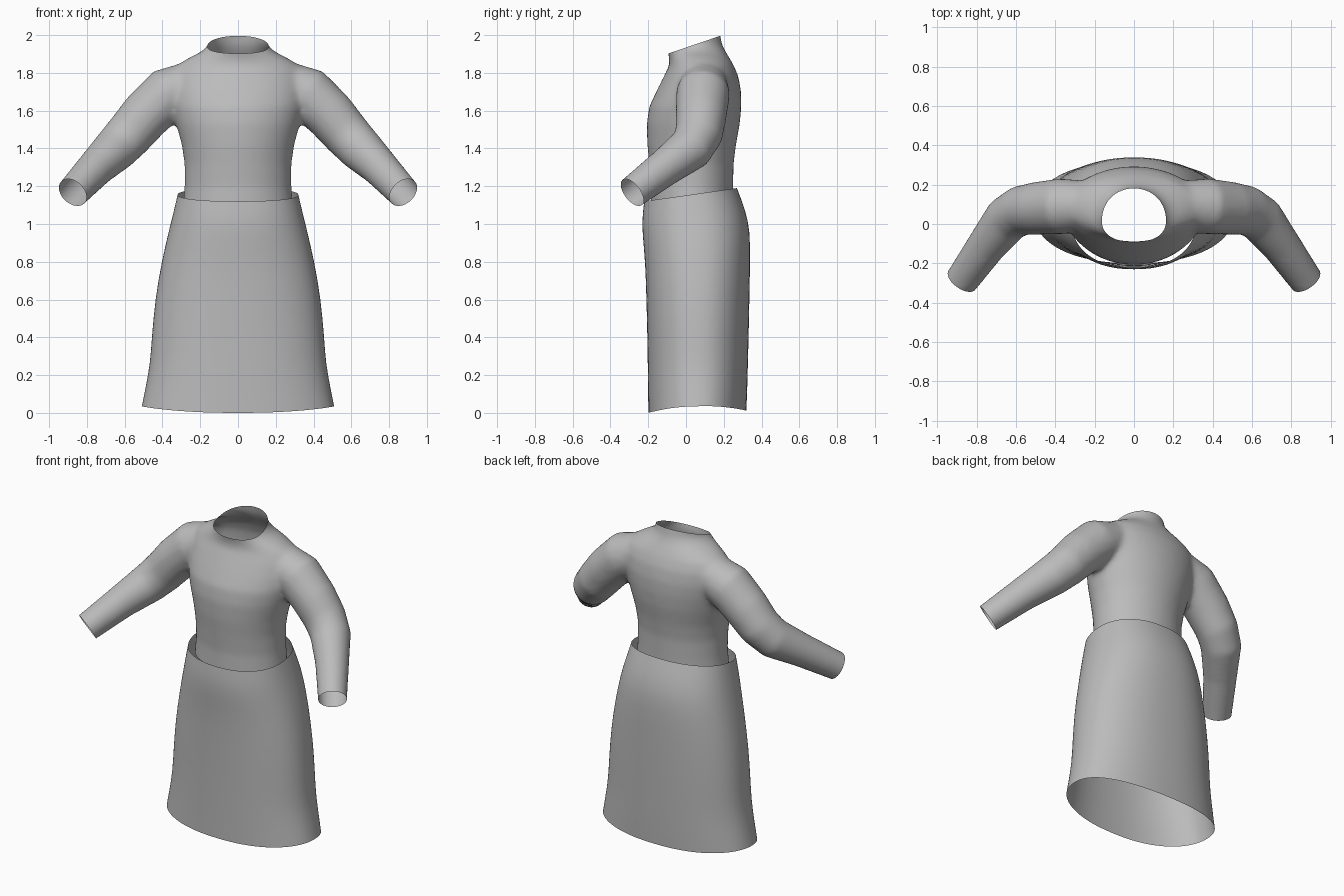
import bpy, bmesh, math
from mathutils import Vector

cube = bpy.data.objects.get("Cube")
if cube:
    bpy.data.objects.remove(cube)

cloth = bpy.data.materials.new("grey cloth")
cloth.use_nodes = True
colour = (0.5, 0.5, 0.5, 1)
cloth.diffuse_color = colour
cloth.node_tree.nodes["Principled BSDF"].inputs["Base Color"].default_value = colour


def add_object(name, bm):
    mesh = bpy.data.meshes.new(name)
    bm.to_mesh(mesh)
    bm.free()
    mesh.materials.append(cloth)
    obj = bpy.data.objects.new(name, mesh)
    bpy.context.collection.objects.link(obj)
    return obj


def bridge(bm, rings, capped):
    """Skin a list of point rings, optionally closing both ends."""
    rows = [[bm.verts.new(p) for p in ring] for ring in rings]
    for low, high in zip(rows, rows[1:]):
        for i in range(len(low)):
            j = (i + 1) % len(low)
            bm.faces.new((low[i], low[j], high[j], high[i]))
    if capped:
        bm.faces.new(rows[0][::-1])
        bm.faces.new(rows[-1])


def oval(z, half_width, front, back, power=2.0, count=48, lift=None):
    """Rounded ring; lift(s) bends its height, s running front -1 to back 1."""
    points = []
    for i in range(count):
        a = math.tau * i / count
        c, s = math.cos(a), math.sin(a)
        x = math.copysign(abs(c) ** (2 / power), c) * half_width
        t = math.copysign(abs(s) ** (2 / power), s)
        y = (front + back) / 2 + t * (back - front) / 2
        points.append((x, y, z + (lift(t) if lift else 0)))
    return points


def smooth(obj):
    obj.data.polygons.foreach_set("use_smooth", [True] * len(obj.data.polygons))


def freeze(obj):
    """Bake the modifier stack into the mesh."""
    graph = bpy.context.evaluated_depsgraph_get()
    mesh = bpy.data.meshes.new_from_object(obj.evaluated_get(graph))
    obj.modifiers.clear()
    obj.data = mesh


# Skirt: open flared tube, tilted waist and curved hem
skirt_profile = [
    (0.0, 0.51, -0.2, 0.32), (0.12, 0.488, -0.201, 0.325), (0.25, 0.466, -0.203, 0.328),
    (0.4, 0.457, -0.205, 0.332), (0.6, 0.44, -0.21, 0.336), (0.8, 0.405, -0.216, 0.34),
    (0.95, 0.37, -0.23, 0.34), (1.05, 0.345, -0.233, 0.315), (1.155, 0.32, -0.222, 0.27)]
bm = bmesh.new()
rings = []
for z, w, f, b in skirt_profile:
    hem, waist = max(0, 1 - z / 0.4), max(0, (z - 0.8) / 0.355)
    rings.append(oval(z, w, f, b, 2.25, lift=lambda t: hem * (0.035 * (1 - t * t) + 0.012 * max(t, 0)) + waist * 0.035 * t))
bridge(bm, rings, False)
skirt = add_object("skirt", bm)
skirt.modifiers.new("rounding", "SUBSURF").levels = 1
freeze(skirt)
smooth(skirt)

# Shirt torso: closed loft, trimmed open later
torso_profile = [
    (1.0, 0.3, -0.19, 0.25), (1.2, 0.283, -0.185, 0.25), (1.32, 0.283, -0.195, 0.252),
    (1.42, 0.298, -0.205, 0.265), (1.53, 0.328, -0.208, 0.285), (1.62, 0.35, -0.195, 0.293),
    (1.7, 0.36, -0.158, 0.292), (1.78, 0.355, -0.118, 0.278), (1.84, 0.325, -0.088, 0.253),
    (1.88, 0.26, -0.088, 0.23), (1.915, 0.19, -0.098, 0.208), (1.95, 0.157, -0.106, 0.192),
    (2.08, 0.15, -0.115, 0.165)]
bm = bmesh.new()
bridge(bm, [oval(*row) for row in torso_profile], True)

# Sleeves: tapering tubes, bent forward at the elbow
sleeve_path = [
    ((0.24, 0.095, 1.74), 0.125), ((0.37, 0.09, 1.69), 0.142), ((0.49, 0.08, 1.575), 0.135),
    ((0.575, 0.068, 1.475), 0.127), ((0.645, 0.025, 1.4), 0.12), ((0.75, -0.11, 1.3), 0.1),
    ((0.875, -0.285, 1.167), 0.086), ((0.93, -0.362, 1.108), 0.082)]
for side in (1, -1):
    points = [Vector((p[0] * side, p[1], p[2])) for p, r in sleeve_path]
    rings = []
    for i, (p, r) in enumerate(zip(points, [r for p, r in sleeve_path])):
        d = (points[min(i + 1, len(points) - 1)] - points[max(i - 1, 0)]).normalized()
        u = d.cross(Vector((0, 1, 0.3))).normalized()
        v = d.cross(u)
        rings.append([p + r * (math.cos(a) * u + math.sin(a) * v)
                      for a in (math.tau * k / 32 for k in range(32))])
    bridge(bm, rings, True)
bmesh.ops.recalc_face_normals(bm, faces=bm.faces)
shirt = add_object("shirt", bm)

# Blend torso and sleeves into one skin
remesh = shirt.modifiers.new("blend", "REMESH")
remesh.mode = "VOXEL"
remesh.voxel_size = 0.016
soften = shirt.modifiers.new("soften", "SMOOTH")
soften.factor = 0.5
soften.iterations = 10
freeze(shirt)

# Trim the waist, neck and cuffs open
bm = bmesh.new()
bm.from_mesh(shirt.data)


def trim(point, normal, rule):
    verts = [v for v in bm.verts if rule(v.co)]
    chosen = set(verts)
    faces = [f for f in bm.faces if all(v in chosen for v in f.verts)]
    edges = list({e for f in faces for e in f.edges})
    bmesh.ops.bisect_plane(bm, geom=verts + edges + faces, plane_co=point,
                           plane_no=normal, clear_outer=True)


trim((0, 0, 1.09), (0, 0, -1), lambda c: abs(c.x) < 0.4 and c.z < 1.3)
trim((0, 0.04, 1.948), (0, -0.34, 1), lambda c: abs(c.x) < 0.3 and c.z > 1.75)
for side in (1, -1):
    trim((0.875 * side, -0.285, 1.167), (0.5 * side, -0.7, -0.53),
         lambda c: c.x * side > 0.7)
bm.to_mesh(shirt.data)
bm.free()
smooth(shirt)
